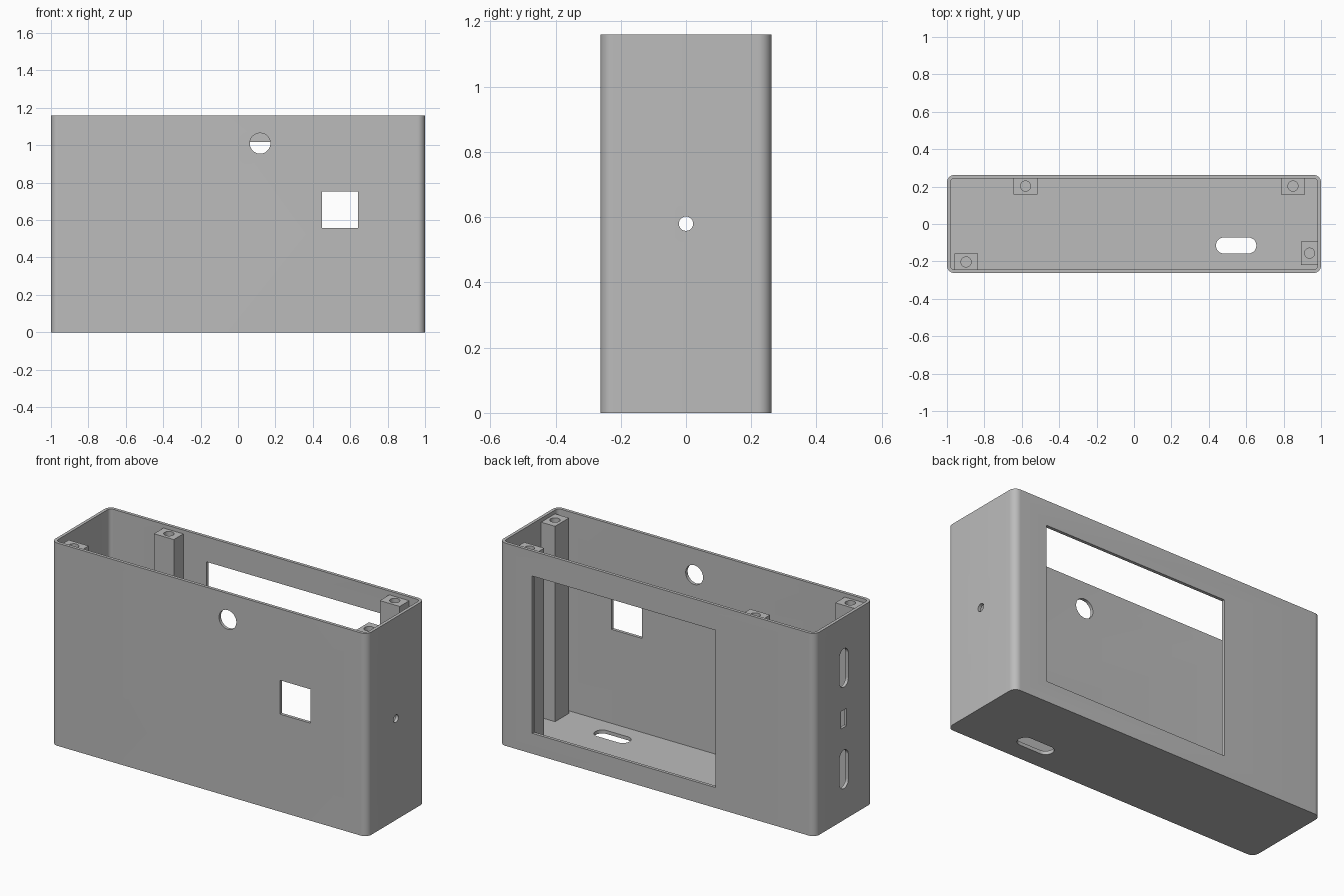
import bpy, bmesh, math
from mathutils import Vector

cube = bpy.data.objects.get("Cube")
if cube:
    bpy.data.objects.remove(cube, do_unlink=True)

HX, HY, H = 1.0, 0.262, 1.16      # half width, half depth, height
WALL, FLOOR, R = 0.018, 0.02, 0.04
POST_TOP = H - 0.022

grey = bpy.data.materials.new("plain_grey")
grey.use_nodes = True
colour = (0.5, 0.5, 0.5, 1)
grey.diffuse_color = colour
grey.node_tree.nodes["Principled BSDF"].inputs["Base Color"].default_value = colour


def outline(cu, cv, hu, hv, r, steps=12):
    """Rounded rectangle; r = 0 is square, r = hu = hv is a circle."""
    if r == 0:
        return [(cu + a * hu, cv + b * hv) for a, b in ((1, 1), (-1, 1), (-1, -1), (1, -1))]
    pts = []
    for q, (a, b) in enumerate(((1, 1), (-1, 1), (-1, -1), (1, -1))):
        for i in range(steps + 1):
            t = math.pi / 2 * (q + i / steps)
            p = (cu + a * (hu - r) + r * math.cos(t), cv + b * (hv - r) + r * math.sin(t))
            if not pts or math.dist(p, pts[-1]) > 1e-5:
                pts.append(p)
    if math.dist(pts[0], pts[-1]) < 1e-5:
        pts.pop()
    return pts


def prism(name, axis, lo, hi, shape):
    """Extrude a rounded rectangle along an axis from lo to hi."""
    place = {"x": lambda u, v: (lo, u, v),
             "y": lambda u, v: (u, lo, v),
             "z": lambda u, v: (u, v, lo)}[axis]
    bm = bmesh.new()
    face = bm.faces.new([bm.verts.new(place(u, v)) for u, v in outline(*shape)])
    new = bmesh.ops.extrude_face_region(bm, geom=[face])["geom"]
    shift = Vector([(hi - lo) * (axis == k) for k in "xyz"])
    bmesh.ops.translate(bm, vec=shift, verts=[g for g in new if isinstance(g, bmesh.types.BMVert)])
    bmesh.ops.recalc_face_normals(bm, faces=bm.faces)
    mesh = bpy.data.meshes.new(name)
    bm.to_mesh(mesh)
    bm.free()
    mesh.materials.append(grey)
    obj = bpy.data.objects.new(name, mesh)
    bpy.context.collection.objects.link(obj)
    return obj


def cut(obj, *args):
    """Subtract a prism from the object and throw the cutter away."""
    cutter = prism("cutter", *args)
    cutter.hide_render = True
    mod = obj.modifiers.new("cut", "BOOLEAN")
    mod.operation, mod.solver, mod.object = "DIFFERENCE", "EXACT", cutter
    bpy.ops.object.select_all(action="DESELECT")
    bpy.context.view_layer.objects.active = obj
    obj.select_set(True)
    bpy.ops.object.modifier_apply(modifier=mod.name)
    bpy.data.objects.remove(cutter, do_unlink=True)


def smooth(obj):
    bpy.ops.object.select_all(action="DESELECT")
    bpy.context.view_layer.objects.active = obj
    obj.select_set(True)
    bpy.ops.object.shade_smooth_by_angle(angle=math.radians(30))


# Open-topped case
case = prism("case", "z", 0, H, (0, 0, HX, HY, R))
cut(case, "z", FLOOR, H + 0.1, (0, 0, HX - WALL, HY - WALL, R - WALL))

# Front: round hole and square hole
cut(case, "y", -HY - 0.1, -HY + 0.1, (0.118, 1.01, 0.055, 0.055, 0.055))
cut(case, "y", -HY - 0.1, -HY + 0.1, (0.545, 0.655, 0.097, 0.097, 0))
# Back: large screen window
cut(case, "y", HY - 0.1, HY + 0.1, (0.21, 0.567, 0.58, 0.45, 0))
# Left end: small round hole
cut(case, "x", HX - 0.1, HX + 0.1, (0, H / 2, 0.022, 0.022, 0.022))
# Right end: two slots with a small rectangular port between
for z in (H / 4, H * 3 / 4):
    cut(case, "x", -HX - 0.1, -HX + 0.1, (0, z, 0.04, 0.11, 0.04))
cut(case, "x", -HX - 0.1, -HX + 0.1, (0, H / 2, 0.025, 0.05, 0))
# Floor: cable slot
cut(case, "z", -0.1, 0.1, (0.546, -0.115, 0.108, 0.043, 0.043))
smooth(case)

# Screw posts: centre, half sizes, sunk slightly into the wall and floor
SINK = 0.004
posts = {
    "back_right_post": (-0.58, 0.203, 0.063, 0.045),
    "back_left_post": (0.85, 0.203, 0.063, 0.045),
    "front_right_post": (-0.898, -0.203, 0.063, 0.045),
    "front_left_post": (0.939, -0.156, 0.045, 0.063),
}
for name, (x, y, hx, hy) in posts.items():
    post = prism(name, "z", FLOOR - SINK, POST_TOP, (x, y, hx, hy, 0))
    cut(post, "z", POST_TOP - 0.15, POST_TOP + 0.1, (x, y, 0.027, 0.027, 0.027))
    smooth(post)
